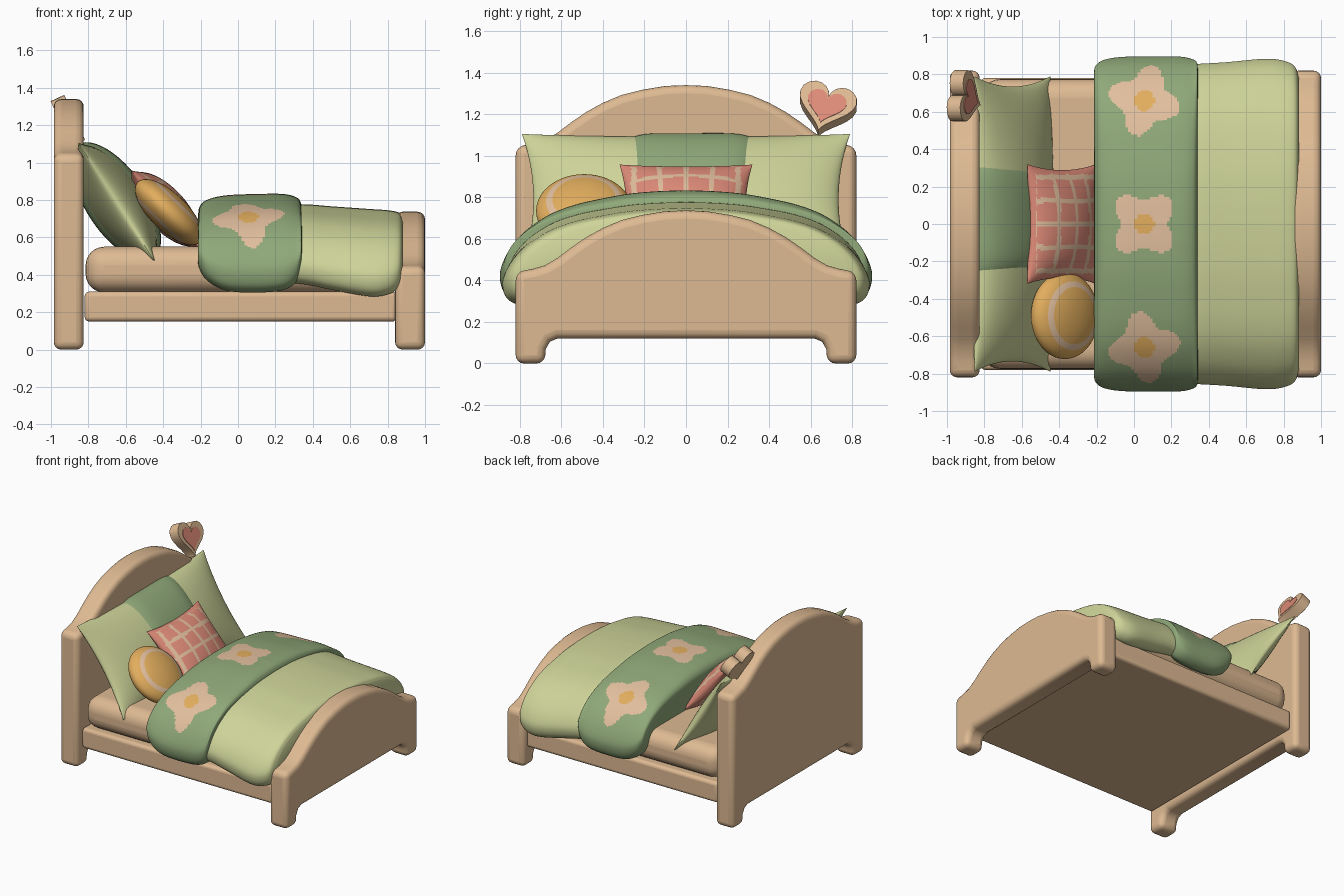
import bpy, bmesh, math
from mathutils import Matrix, Vector

if "Cube" in bpy.data.objects:
    bpy.data.objects.remove(bpy.data.objects["Cube"])


def mat(name, c):
    m = bpy.data.materials.new(name)
    m.diffuse_color = (*c, 1)
    m.use_nodes = True
    m.node_tree.nodes["Principled BSDF"].inputs["Base Color"].default_value = m.diffuse_color
    return m


WOOD = mat("tan wood", (.73, .49, .29))
LIGHT = mat("light green", (.62, .66, .32))
GREEN = mat("sage green", (.275, .39, .19))
RED = mat("coral", (.74, .26, .19))
GOLD = mat("golden yellow", (.76, .42, .11))
CREAM = mat("cream", (.76, .52, .34))


def finish(bm, name, mats, bevel=0, segs=4):
    bmesh.ops.remove_doubles(bm, verts=bm.verts, dist=1e-5)
    bmesh.ops.recalc_face_normals(bm, faces=bm.faces)
    me = bpy.data.meshes.new(name)
    bm.to_mesh(me)
    bm.free()
    ob = bpy.data.objects.new(name, me)
    bpy.context.collection.objects.link(ob)
    for m in mats:
        me.materials.append(m)
    if bevel:
        b = ob.modifiers.new("round", 'BEVEL')
        b.width, b.segments, b.limit_method = bevel, segs, 'ANGLE'
        b.angle_limit = math.radians(38)
    for o in bpy.context.selected_objects:
        o.select_set(False)
    ob.select_set(True)
    bpy.context.view_layer.objects.active = ob
    bpy.ops.object.shade_smooth_by_angle(angle=math.radians(40))
    return ob


def frame(center, lean, roll=0):
    """Local x = world y, local y = up leaning back, local z = facing the foot end."""
    s, c = math.sin(math.radians(lean)), math.cos(math.radians(lean))
    m = Matrix(((0, -s, c), (1, 0, 0), (0, c, s))).to_4x4()
    return Matrix.Translation(center) @ m @ Matrix.Rotation(math.radians(roll), 4, 'Z')


def prism(name, pts, depth, M, material, bevel=0, segs=4):
    bm = bmesh.new()
    f = bm.faces.new([bm.verts.new((x, y, -depth / 2)) for x, y in pts])
    r = bmesh.ops.extrude_face_region(bm, geom=[f])
    bmesh.ops.translate(bm, vec=(0, 0, depth),
                        verts=[v for v in r['geom'] if isinstance(v, bmesh.types.BMVert)])
    bm.transform(M)
    return finish(bm, name, [material], bevel, segs)


def box(name, lo, hi, material, bevel, segs=4):
    pts = [(lo[1], lo[2]), (hi[1], lo[2]), (hi[1], hi[2]), (lo[1], hi[2])]
    return prism(name, pts, hi[0] - lo[0], frame(((lo[0] + hi[0]) / 2, 0, 0), 0), material, bevel, segs)


def spline(pts, n):
    """Catmull-Rom through tuples of any size."""
    P = [Vector(p) for p in pts]
    P = [P[0] * 2 - P[1]] + P + [P[-1] * 2 - P[-2]]
    out = []
    for a, b, c, d in zip(P, P[1:], P[2:], P[3:]):
        for i in range(n):
            t = i / n
            out.append(.5 * (2 * b + (c - a) * t + (2 * a - 5 * b + 4 * c - d) * t * t
                             + (3 * b - a - 3 * c + d) * t ** 3))
    return out + [P[-2]]


# headboard and footboard: same arched outline, different height
def board(name, x, rise):
    half = [(0, .737), (.1, .733), (.21, .715), (.31, .69), (.4, .652), (.48, .608), (.55, .56),
            (.62, .507), (.68, .472), (.74, .455), (.82, .44)]
    half = [(y, z + rise) for y, z in half] + [(.82, 0), (.68, 0), (.675, .07), (.655, .105), (.62, .12)]
    pts = half + [(-y, z) for y, z in reversed(half[1:])]
    prism(name, pts, .16, frame((x, 0, 0), 0), WOOD, .04)


board("headboard", -.905, .603)
board("footboard", .92, 0)

# base and mattress
box("bed_base", (-.82, -.78, .15), (.85, .78, .31), WOOD, .025)
box("mattress", (-.815, -.775, .305), (.85, .775, .55), WOOD, .1, 6)

# blanket cross-section shared by duvet and folded band
SECTION = [(0, .827), (.13, .823), (.27, .811), (.4, .788), (.53, .758), (.645, .715), (.74, .655),
           (.81, .59), (.865, .51), (.895, .42), (.875, .335), (.81, .30), (.74, .33)]


def blanket(name, stations, mats, n, rule=None):
    half = spline(SECTION, n)
    ring = [(-p[0], p[1]) for p in reversed(half[1:])] + [(p[0], p[1]) for p in half]
    bm = bmesh.new()
    rows = []
    for x, k, top, bot in spline(stations, n):
        rows.append([bm.verts.new((x, y * k, bot + (z - .3) / .527 * (top - bot))) for y, z in ring])
    for a, b in zip(rows, rows[1:]):
        for i in range(len(ring) - 1):
            bm.faces.new((a[i], a[i + 1], b[i + 1], b[i]))
    bm.faces.new(rows[0])
    bm.faces.new(rows[-1])
    if rule:
        for f in bm.faces:
            f.material_index = rule(f.calc_center_median())
    return finish(bm, name, mats)


blanket("duvet", [(.2, .95, .77, .36), (.35, .957, .777, .35), (.5, .967, .766, .32),
                  (.7, .987, .752, .285), (.8, .975, .745, .295), (.86, .94, .732, .33),
                  (.882, .87, .70, .38)], [LIGHT], 5)


# flowers painted on the folded band
def flower(c):
    for fy, turn in ((-.66, 10), (0, 45), (.66, 75)):
        dx, dy = c.x - .055, c.y - fy
        r = math.hypot(dx, dy)
        if c.z > .45 and r < .055:
            return 2
        if c.z > .45 and r < .16 + .033 * math.cos(4 * (math.atan2(dy, dx) - math.radians(turn))):
            return 1
    return 0


blanket("folded_blanket_band",
        [(-.215, .90, .70, .47), (-.205, .945, .765, .43), (-.16, .98, .803, .365), (-.06, .998, .825, .315),
         (.1, 1, .832, .305), (.24, 1, .832, .318), (.31, .985, .815, .36), (.336, .965, .785, .43),
         (.341, .93, .74, .47)], [GREEN, CREAM, GOLD], 10, flower)


# square cushions with pinched sides and pointed corners
def cushion(name, M, W, H, T, mats, n=40, pinch=.07, rule=None, span=(-1, 1), puff=0):
    bm = bmesh.new()
    mid, rad = (span[0] + span[1]) / 2, (span[1] - span[0]) / 2
    for side in (1, -1):
        g = []
        for i in range(n + 1):
            e = math.sin(math.pi * (i / n - .5))
            u = mid + rad * e
            add = puff * (1 - abs(e) ** 6) - puff * .3 * abs(e) ** 6
            row = []
            for j in range(n + 1):
                v = math.sin(math.pi * (j / n - .5))
                bulge = max(0, (1 - u * u) * (1 - v * v)) ** .55
                row.append(bm.verts.new((W * u * (1 - pinch * (1 - v * v)),
                                         (H + add) * v * (1 - pinch * (1 - u * u)),
                                         side * (T + add) * bulge)))
            g.append(row)
        for a, b in zip(g, g[1:]):
            for j in range(n):
                f = bm.faces.new((a[j], b[j], b[j + 1], a[j + 1]))
                if rule:
                    f.material_index = rule(f.calc_center_median())
    bm.transform(M)
    return finish(bm, name, mats)


def plaid(c):
    near = lambda t: abs((t / .125 + .5) % 1 - .5) * .125 < .013
    return int((near(c.x) or near(c.y)) and abs(c.x) < .27 and abs(c.y) < .24)


big = frame((-.65, 0, .79), 32.8)
cushion("long_pillow", big, .79, .375, .145, [LIGHT])
cushion("long_pillow_band", big, .79, .375, .145, [GREEN], span=(-.33, .4), puff=.02)
cushion("plaid_cushion", frame((-.385, 0, .75), 42), .32, .28, .11, [RED, CREAM], 72, .1, plaid)

# round cushion with a cream ring
bm = bmesh.new()
bmesh.ops.create_uvsphere(bm, u_segments=48, v_segments=48, radius=1)
for f in bm.faces:
    c = f.calc_center_median()
    f.material_index = int(.66 < math.hypot(c.x, c.y) < .8)
bm.transform(frame((-.37, -.49, .735), 46) @ Matrix.Diagonal((.232, .232, .1, 1)))
finish(bm, "round_cushion", [GOLD, CREAM])


# heart ornament on the headboard shoulder
def heart(s, n=32):
    out = []
    for i in range(n):
        t = 2 * math.pi * i / n
        out.append((s * 16 * math.sin(t) ** 3,
                    s * (13 * math.cos(t) - 5 * math.cos(2 * t) - 2 * math.cos(3 * t) - math.cos(4 * t) + 2.5)))
    return out


HM = frame((-.905, .67, 1.215), 25, -16)
prism("heart_ornament", heart(.0088), .08, HM, WOOD, .02, 3)
prism("heart_inlay", heart(.006), .008, HM @ Matrix.Translation((0, 0, .04)), RED)
